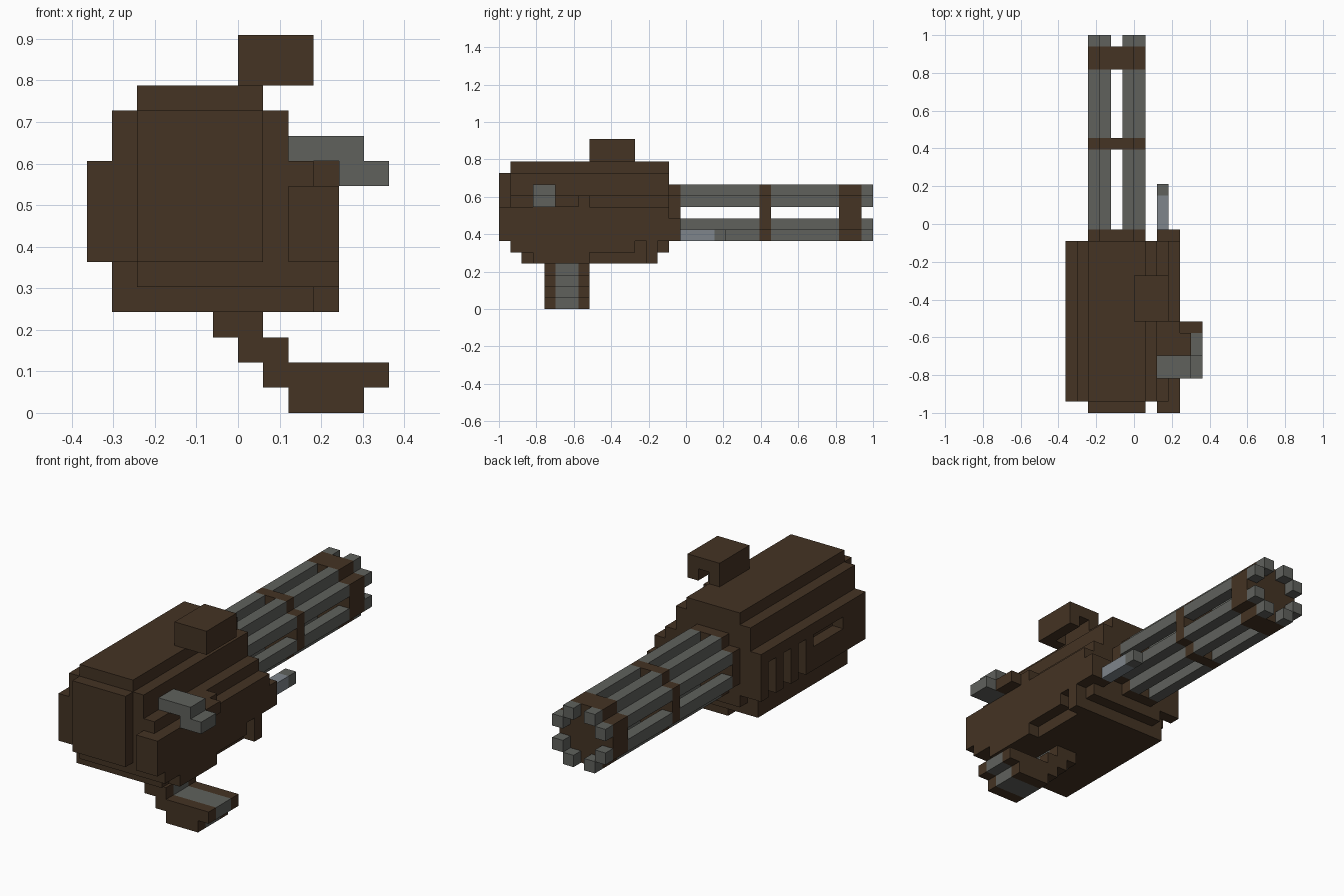
import bpy, bmesh

cube = bpy.data.objects.get("Cube")
if cube:
    bpy.data.objects.remove(cube, do_unlink=True)

U = 2 / 33  # one block


def material(name, rgb):
    m = bpy.data.materials.new(name)
    m.use_nodes = True
    m.diffuse_color = (*rgb, 1)
    b = next(n for n in m.node_tree.nodes if n.type == 'BSDF_PRINCIPLED')
    b.inputs["Base Color"].default_value = (*rgb, 1)
    b.inputs["Roughness"].default_value = 0.8
    return m


BROWN = material("dark brown", (0.058, 0.033, 0.017))
GRAY = material("steel gray", (0.115, 0.12, 0.108))
LIGHT = material("light steel", (0.21, 0.235, 0.26))


def part(name, mat, boxes):
    """Join boxes (x0, x1, y0, y1, z0, z1), given in blocks, into one part."""
    bm = bmesh.new()
    for x0, x1, y0, y1, z0, z1 in boxes:
        verts = bmesh.ops.create_cube(bm, size=1)["verts"]
        for v in verts:
            v.co.x = (x0 if v.co.x < 0 else x1) * U
            v.co.y = (y0 if v.co.y < 0 else y1) * U - 1
            v.co.z = (z0 if v.co.z < 0 else z1) * U
    me = bpy.data.meshes.new(name)
    bm.to_mesh(me)
    bm.free()
    me.materials.append(mat)
    ob = bpy.data.objects.new(name, me)
    bpy.context.collection.objects.link(ob)
    return ob


def disc(y0, y1):
    """Stepped round plate that follows the barrel ring."""
    return [(-3, 0, y0, y1, 6, 11), (-4, -3, y0, y1, 7, 10), (0, 1, y0, y1, 7, 10)]


# Main housing with stepped top
part("housing", BROWN, [
    (-4, 1, 1, 15, 5, 13),
    (-5, -4, 1, 15, 6, 12),
    (1, 2, 1, 15, 5, 12),
    (2, 3, 1, 15, 5, 10),
])
part("rear_plate", BROWN, [(-4, 1, 0, 1, 6, 12)])
part("base", BROWN, [(-5, 3, 2, 14, 4, 5), (-5, -4, 2, 14, 5, 6)])

# Vented panel with three slots and a long opening
pillars = [(-6, -5, y, y + 1, 6, 9) for y in (8, 10, 12, 14)]
part("vent_panel", BROWN, pillars + [
    (-6, -5, 1, 15, 9, 10),
    (-6, -5, 1, 4, 6, 9),
    (-6, -5, 4, 8, 6, 8),
])

# Ammunition feed box on the other side
part("side_box", BROWN, [
    (2, 4, 0, 15, 6, 9),
    (2, 4, 15, 16, 6, 8),
    (3, 4, 7, 8, 9, 10),
    (3, 4, 1, 12, 5, 6),
    (3, 4, 3, 8, 4, 5),
    (3, 4, 13, 14, 4, 6),
])

# Crank on the side
part("crank_mount", BROWN, [(3, 5, 5, 7, 9, 10)])
part("crank", GRAY, [(2, 5, 3, 5, 10, 11), (4, 6, 3, 5, 9, 10)])

# Carry handle, hollow underneath
part("top_handle", BROWN, [
    (0, 3, 8, 12, 14, 15),
    (0, 1, 8, 12, 13, 14),
    (2, 3, 8, 12, 13, 14),
    (1, 2, 8, 9, 13, 14),
])

# Curved lower grip: gray core between brown sides
GRIP = [(-1, 1, 3), (0, 2, 2), (1, 6, 1), (2, 5, 0)]
for name, mat, y0, y1 in (("grip_rear_side", BROWN, 4, 5),
                          ("grip_core", GRAY, 5, 7),
                          ("grip_front_side", BROWN, 7, 8)):
    part(name, mat, [(x0, x1, y0, y1, z, z + 1) for x0, x1, z in GRIP])

# Barrel cluster and clamps
RING = [(-4, 7), (-4, 9), (-3, 10), (-1, 10), (0, 9), (0, 7), (-1, 6), (-3, 6)]
for i, (x, z) in enumerate(RING):
    # Leave out the stretches enclosed by the clamps
    part(f"barrel_{i + 1}", GRAY, [(x, x + 1, a, b, z, z + 1)
                                   for a, b in ((16, 23), (24, 30), (32, 33))])
part("barrel_hub", BROWN, disc(15, 16))
part("middle_clamp", BROWN, disc(23, 24))
part("muzzle_clamp", BROWN, disc(30, 32))

# Small side nozzle
part("nozzle", LIGHT, [(2, 3, 16, 19, 6, 7)])
part("nozzle_tip", GRAY, [(2, 3, 19, 20, 6, 7)])
